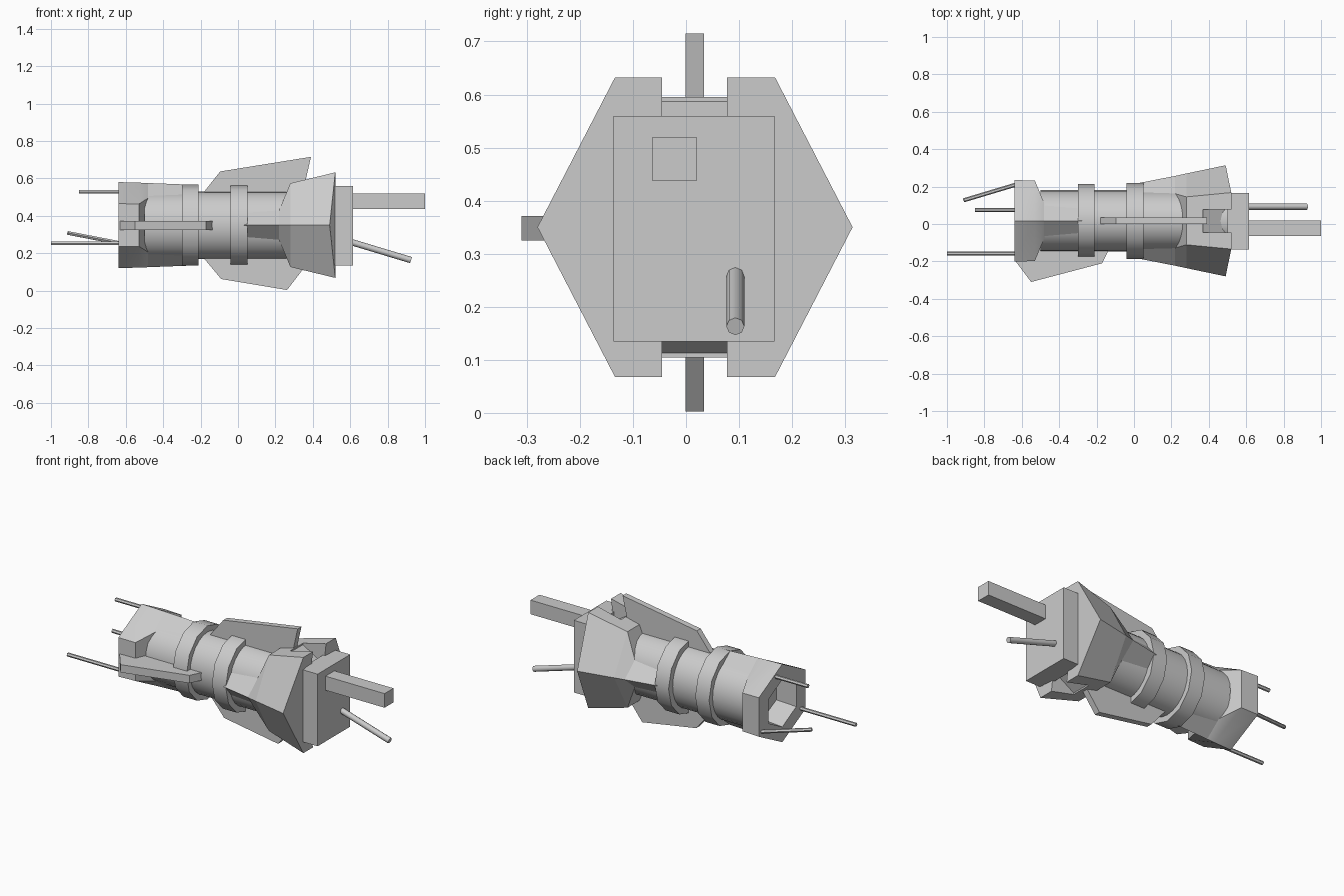
import bpy, bmesh, math
from mathutils import Vector

if "Cube" in bpy.data.objects:
    bpy.data.objects.remove(bpy.data.objects["Cube"])

CY, CZ = 0.017, 0.35  # hull axis

grey = bpy.data.materials.new("hull_grey")
grey.use_nodes = True
grey.diffuse_color = (0.6, 0.6, 0.6, 1)
grey.node_tree.nodes["Principled BSDF"].inputs["Base Color"].default_value = (0.6, 0.6, 0.6, 1)


def finish(name, bm, smooth=0):
    bmesh.ops.recalc_face_normals(bm, faces=bm.faces)
    mesh = bpy.data.meshes.new(name)
    bm.to_mesh(mesh)
    bm.free()
    obj = bpy.data.objects.new(name, mesh)
    mesh.materials.append(grey)
    bpy.context.collection.objects.link(obj)
    if smooth:
        bpy.ops.object.select_all(action='DESELECT')
        bpy.context.view_layer.objects.active = obj
        obj.select_set(True)
        bpy.ops.object.shade_smooth_by_angle(angle=math.radians(smooth))
    return obj


def loft(name, sections, smooth=0):
    """Skin equal-length loops of points and cap both ends."""
    bm = bmesh.new()
    loops = [[bm.verts.new(p) for p in s] for s in sections]
    n = len(loops[0])
    for a, b in zip(loops, loops[1:]):
        for i in range(n):
            j = (i + 1) % n
            bm.faces.new((a[i], a[j], b[j], b[i]))
    bm.faces.new(loops[0])
    bm.faces.new(loops[-1])
    return finish(name, bm, smooth)


def box(name, x0, x1, y0, y1, z0, z1):
    return loft(name, [[(x, y0, z0), (x, y1, z0), (x, y1, z1), (x, y0, z1)] for x in (x0, x1)])


def drum(name, x0, x1, ry, rz, sides):
    ang = [math.tau * i / sides for i in range(sides)]
    return loft(name, [[(x, CY + ry * math.sin(a), CZ + rz * math.cos(a)) for a in ang]
                       for x in (x0, x1)], 35)


def plate(name, outline, axis, lo, hi):
    """Extrude an outline in the x-z (axis y) or x-y (axis z) plane."""
    if axis == "y":
        return loft(name, [[(x, t, z) for x, z in outline] for t in (lo, hi)])
    return loft(name, [[(x, y, t) for x, y in outline] for t in (lo, hi)])


def rod(name, start, end, r, sides=8):
    a, b = Vector(start), Vector(end)
    u = (b - a).cross(Vector((0, 0, 1))).normalized()
    v = u.cross(b - a).normalized()
    ang = [math.tau * i / sides for i in range(sides)]
    return loft(name, [[p + r * (u * math.cos(t) + v * math.sin(t)) for t in ang]
                       for p in (a, b)], 50)


def cut(obj, cutter):
    mod = obj.modifiers.new("cut", 'BOOLEAN')
    mod.operation = 'DIFFERENCE'
    mod.solver = 'EXACT'
    mod.object = cutter
    cutter.hide_render = True
    cutter.hide_viewport = True
    cutter.display_type = 'WIRE'


# Central hull and its two bands
drum("hull", -0.50, 0.50, 0.164, 0.18, 24)
drum("front_band", -0.30, -0.21, 0.197, 0.217, 12)
drum("middle_band", -0.04, 0.05, 0.203, 0.217, 12)


# Nose collar: hexagon with top and bottom ridges running back along the hull
def collar_section(x, apex, side_y, side_z):
    pts = [(0, apex), (side_y, side_z), (side_y, -side_z),
           (0, -apex), (-side_y, -side_z), (-side_y, side_z)]
    return [(x, CY + y, CZ + z) for y, z in pts]


loft("nose_collar", [collar_section(-0.51, 0.13, 0.13, 0.065),
                     collar_section(-0.64, 0.14, 0.13, 0.07),
                     collar_section(-0.64, 0.23, 0.218, 0.115),
                     collar_section(-0.53, 0.227, 0.215, 0.113),
                     collar_section(-0.48, 0.225, 0.095, 0.145),
                     collar_section(-0.22, 0.215, 0.085, 0.145)], 20)


# Tail flare: hexagon with side ridges running forward along the hull
def flare_section(x, side, top_y, top_z, tip_x=None):
    pts = [(side, 0), (top_y, top_z), (-top_y, top_z),
           (-side, 0), (-top_y, -top_z), (top_y, -top_z)]
    return [(tip_x if tip_x and z == 0 else x, CY + y, CZ + z) for y, z in pts]


flare = loft("tail_flare", [flare_section(0.03, 0.203, 0.148, 0.068),
                            flare_section(0.22, 0.24, 0.145, 0.08),
                            flare_section(0.28, 0.253, 0.128, 0.224),
                            flare_section(0.52, 0.297, 0.151, 0.282, 0.49)], 20)

# Sloped slots above and below the tail
for name, s in (("upper", 1), ("lower", -1)):
    wedge = [(0.37, CZ + s * 0.237), (0.37, CZ + s * 0.4),
             (0.56, CZ + s * 0.4), (0.56, CZ + s * 0.12)]
    cut(flare, plate(name + "_slot_cutter", wedge, "y", -0.045, 0.077))

# Tail block with its square bar and drooping rod
box("tail_block", 0.50, 0.615, -0.137, 0.167, 0.135, 0.56)
box("tail_bar", 0.60, 1.0, -0.063, 0.02, 0.437, 0.52)
rod("tail_rod", (0.58, 0.093, 0.267), (0.925, 0.093, 0.163), 0.017)

# Fins
plate("top_fin", [(-0.18, 0.53), (-0.095, 0.637), (0.39, 0.715), (0.355, 0.56), (0.3, 0.45), (-0.18, 0.45)],
      "y", -0.001, 0.034)
plate("bottom_fin", [(-0.18, 0.17), (-0.09, 0.062), (0.262, 0.003), (0.36, 0.13), (0.3, 0.25), (-0.18, 0.25)],
      "y", -0.001, 0.034)
plate("side_fin", [(-0.64, -0.19), (-0.55, -0.31), (-0.17, -0.21), (-0.13, -0.13), (-0.5, -0.12)],
      "z", 0.325, 0.371)

# Nose antennas
for name, start, end in (("upper_antenna", (-0.85, 0.075, 0.528), (-0.58, 0.075, 0.528)),
                         ("long_antenna", (-1.0, -0.157, 0.252), (-0.58, -0.157, 0.252)),
                         ("angled_antenna", (-0.91, 0.127, 0.308), (-0.6, 0.22, 0.248))):
    rod(name, start, end, 0.011, 6)
